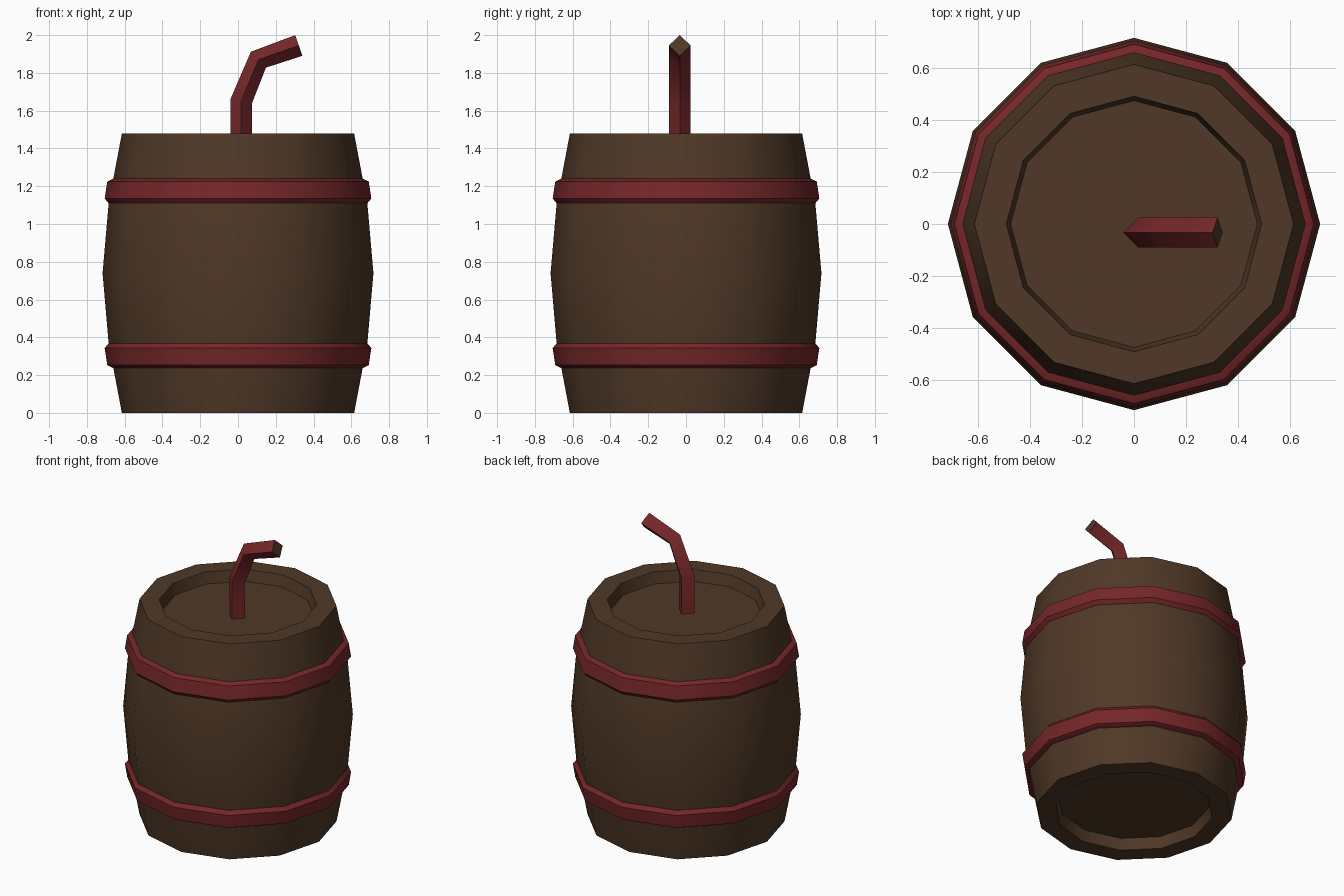
import bpy, bmesh, math
from mathutils import Vector

if "Cube" in bpy.data.objects:
    bpy.data.objects.remove(bpy.data.objects["Cube"])


def material(name, rgb):
    m = bpy.data.materials.new(name)
    m.diffuse_color = (*rgb, 1)
    m.use_nodes = True
    m.node_tree.nodes["Principled BSDF"].inputs["Base Color"].default_value = m.diffuse_color
    return m


BROWN = material("dark wood brown", (0.08, 0.04, 0.02))
RED = material("deep red", (0.18, 0.02, 0.022))


def finish(bm, name, mats, angle):
    bmesh.ops.recalc_face_normals(bm, faces=bm.faces)
    me = bpy.data.meshes.new(name)
    bm.to_mesh(me)
    bm.free()
    ob = bpy.data.objects.new(name, me)
    bpy.context.collection.objects.link(ob)
    for m in mats:
        me.materials.append(m)
    bpy.ops.object.select_all(action='DESELECT')
    ob.select_set(True)
    bpy.context.view_layer.objects.active = ob
    bpy.ops.object.shade_smooth_by_angle(angle=math.radians(angle))
    return ob


def bridge(bm, a, b):
    n = len(a)
    for i in range(n):
        bm.faces.new((a[i], a[(i + 1) % n], b[(i + 1) % n], b[i]))


def lathe(name, profile, mat, closed, sides=12):
    """Spin (radius, z) points; closed profiles make rings, others get end caps."""
    bm = bmesh.new()
    rings = []
    for r, z in profile:
        rings.append([bm.verts.new((r * math.cos(t), r * math.sin(t), z))
                      for t in (i * math.tau / sides for i in range(sides))])
    for a, b in zip(rings, rings[1:]):
        bridge(bm, a, b)
    if closed:
        bridge(bm, rings[-1], rings[0])
    else:
        bm.faces.new(rings[0])
        bm.faces.new(rings[-1])
    return finish(bm, name, [mat], 40)


# barrel body: bulging wall with recessed lids at both ends
H = 1.478
half = [(0.475, 0.075), (0.492, 0), (0.615, 0), (0.685, 0.37)]
body = half + [(0.717, H / 2)] + [(r, H - z) for r, z in reversed(half)]
lathe("barrel_body", body, BROWN, False)

# two hoops, mirrored about the middle of the barrel
hoop = [(0.63, 1.11), (0.685, 1.11), (0.706, 1.135),
        (0.692, 1.225), (0.662, 1.24), (0.63, 1.24)]
lathe("upper_hoop", hoop, RED, True)
lathe("lower_hoop", [(r, H - z) for r, z in hoop], RED, True)

# bent fuse: diamond section swept along a path, brown at the cut end
path = [Vector(p) for p in ((0.017, -0.033, 1.39), (0.017, -0.033, 1.65),
                            (0.108, -0.033, 1.87), (0.322, -0.033, 1.945))]
R = 0.058
bm = bmesh.new()
loops = []
for i, p in enumerate(path):
    d_in = (p - path[max(i - 1, 0)]).normalized()
    d_out = (path[min(i + 1, len(path) - 1)] - p).normalized()
    d = (d_in + d_out).normalized()
    side = Vector((d.z, 0, -d.x)) * R
    depth = Vector((0, R, 0))
    loops.append([bm.verts.new(p + o) for o in (side, depth, -side, -depth)])
for a, b in zip(loops, loops[1:]):
    bridge(bm, a, b)
bm.faces.new(loops[0])
bm.faces.new(loops[-1]).material_index = 1
finish(bm, "fuse", [RED, BROWN], 40)
